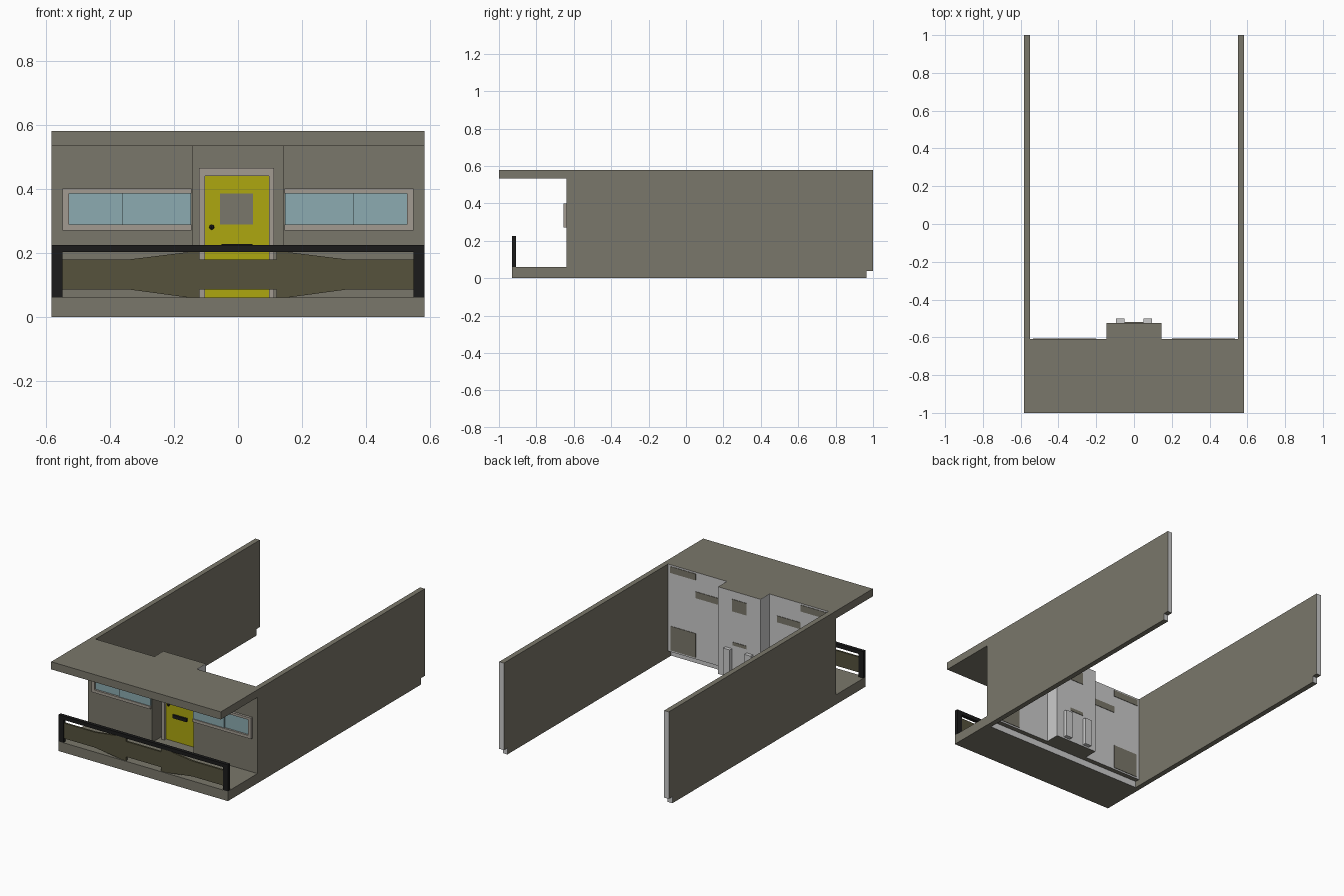
import bpy, bmesh
from mathutils import Matrix

if "Cube" in bpy.data.objects:
    bpy.data.objects.remove(bpy.data.objects["Cube"])


def mat(name, r, g, b):
    m = bpy.data.materials.new(name)
    m.diffuse_color = (r, g, b, 1)
    m.use_nodes = True
    m.node_tree.nodes["Principled BSDF"].inputs["Base Color"].default_value = m.diffuse_color
    return m


WALL = mat("wall_paint", .195, .185, .145)
GREY = mat("bare_grey", .6, .6, .6)
FRAME = mat("trim", .36, .33, .285)
GLASS = mat("glass", .265, .41, .44)
YELLOW = mat("door_yellow", .42, .39, .005)
BLACK = mat("black_metal", .011, .011, .011)
SMOKED = mat("smoked_panel", .092, .085, .046)


def finish(name, bm, m, grey_back=False):
    bmesh.ops.recalc_face_normals(bm, faces=bm.faces)
    me = bpy.data.meshes.new(name)
    me.materials.append(m)
    if grey_back:
        me.materials.append(GREY)
        for f in bm.faces:
            f.material_index = int(f.normal.y > .9)
    bm.to_mesh(me)
    bm.free()
    ob = bpy.data.objects.new(name, me)
    bpy.context.collection.objects.link(ob)
    return ob


def box(name, x, y, z, m=WALL, grey_back=False):
    bm = bmesh.new()
    bmesh.ops.create_cube(bm, size=1)
    for v in bm.verts:
        for i, (a, b) in enumerate((x, y, z)):
            v.co[i] = a if v.co[i] < 0 else b
    return finish(name, bm, m, grey_back)


def extrude(name, pts, vec, m, grey_back=False):
    bm = bmesh.new()
    f = bm.faces.new([bm.verts.new(p) for p in pts])
    r = bmesh.ops.extrude_face_region(bm, geom=[f])
    bmesh.ops.translate(bm, vec=vec, verts=[v for v in r["geom"] if isinstance(v, bmesh.types.BMVert)])
    return finish(name, bm, m, grey_back)


W = .582  # half width

# Roof slab with the bump over the door recess
roof = [(-W, -1), (W, -1), (W, -.61), (.145, -.61), (.145, -.523),
        (-.145, -.523), (-.145, -.61), (-W, -.61)]
extrude("roof", [(x, y, .533) for x, y in roof], (0, 0, .047), WALL, True)

# Balcony floor and recess floor
box("balcony_floor", (-W, W), (-.93, -.64), (0, .06), WALL, True)
box("floor_lip", (-.55, .55), (-.64, -.61), (.04, .06), WALL, True)
box("recess_floor", (-.145, .145), (-.61, -.523), (.04, .06), WALL, True)

# Long side walls with a notch, facade halves and windows on both sides
side_wall = [(-.64, 0), (.965, 0), (.965, .04), (1, .04), (1, .58),
             (-.61, .58), (-.61, .533), (-.64, .533)]
for s, side in ((-1, "left"), (1, "right")):
    def sx(a, b):
        return tuple(sorted((s * a, s * b)))
    extrude(side + "_wall", [(s * .55, y, z) for y, z in side_wall], (s * (W - .55), 0, 0), WALL, True)
    box(side + "_facade", sx(.143, .55), (-.64, -.61), (.06, .533), WALL, True)
    # recess lining, painted inside and bare grey outside
    box(side + "_recess_wall", sx(.141, .144), (-.64, -.523), (.06, .533), WALL, True)
    box(side + "_recess_skin", sx(.144, .146), (-.61, -.523), (.04, .58), GREY)
    # window surround and two sliding panes
    box(side + "_window_head", sx(.145, .547), (-.655, -.64), (.385, .4), FRAME)
    box(side + "_window_sill", sx(.145, .547), (-.655, -.64), (.27, .288), FRAME)
    box(side + "_window_jamb", sx(.527, .547), (-.655, -.64), (.288, .385), FRAME)
    box(side + "_outer_pane", sx(.36, .527), (-.643, -.639), (.288, .385), GLASS)
    box(side + "_inner_pane", sx(.147, .36), (-.65, -.639), (.288, .385), GLASS)
    # railing end post
    box(side + "_rail_post", sx(.548, W), (-.93, -.908), (.06, .225), BLACK)
    # small upright behind the door
    box(side + "_rear_upright", sx(.05, .095), (-.523, -.5), (.05, .222), GREY)
    # thin painted patches on the rear face
    for i, (a, b, z0, z1) in enumerate(((.36, .535, .53, .57), (.2, .36, .42, .46), (.36, .53, .05, .2))):
        box(f"{side}_rear_patch_{i}", sx(a, b), (-.613, -.607), (z0, z1), WALL)

# Recess back wall, door and its trim
box("recess_back", (-.143, .143), (-.548, -.523), (.06, .533), WALL, True)
box("door_frame_left", (-.122, -.103), (-.575, -.548), (.06, .465), FRAME)
box("door_frame_right", (.096, .113), (-.575, -.548), (.06, .465), FRAME)
box("door_frame_top", (-.103, .096), (-.575, -.548), (.44, .465), FRAME)
box("door", (-.103, .096), (-.558, -.547), (.06, .44), YELLOW)
box("door_window", (-.056, .047), (-.56, -.55), (.288, .385), WALL)
box("letter_slot", (-.052, .045), (-.57, -.556), (.208, .228), BLACK)
box("rear_window_patch", (-.05, .05), (-.525, -.52), (.455, .53), WALL)
box("rear_slot_patch", (-.05, .045), (-.525, -.52), (.245, .265), WALL)
bm = bmesh.new()
bmesh.ops.create_uvsphere(bm, u_segments=8, v_segments=6, radius=.008,
                          matrix=Matrix.Translation((-.082, -.565, .28)))
finish("door_knob", bm, BLACK)

# Railing top bar and shaped infill panel
box("rail_top", (-.548, .548), (-.93, -.908), (.202, .225), BLACK)
half = [(.548, .18), (.335, .18), (.15, .203), (.12, .203), (.12, .18)]
top = half + [(-x, z) for x, z in reversed(half)]
outline = top + [(x, .265 - z if z < .2 else .06) for x, z in reversed(top)]
extrude("rail_panel", [(x, -.925, z) for x, z in outline], (0, .012, 0), SMOKED)
